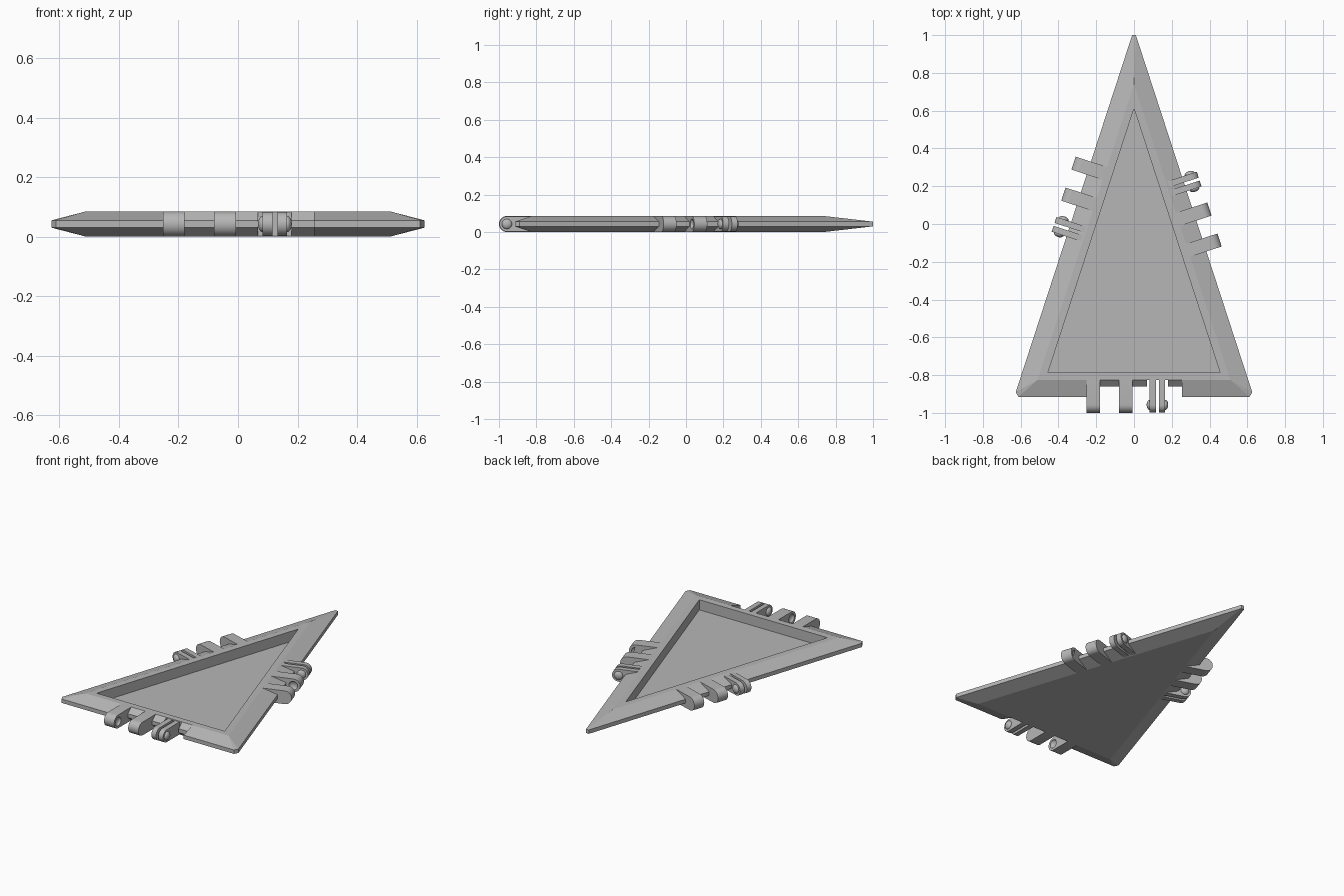
import bpy, bmesh, math
from mathutils import Matrix, Vector

cube = bpy.data.objects.get("Cube")
if cube:
    bpy.data.objects.remove(cube, do_unlink=True)

grey = bpy.data.materials.new("plain grey")
grey.use_nodes = True
GREY = (0.47, 0.47, 0.47, 1)
grey.diffuse_color = GREY
grey.node_tree.nodes["Principled BSDF"].inputs["Base Color"].default_value = GREY

H = 0.085            # plate thickness
MID = H / 2
SLOPE = 0.326        # sideways run of the long edges per unit of y
APEX, BASE = 1.03, -0.915


def finish(name, bm, matrix=Matrix()):
    bm.transform(matrix)
    bmesh.ops.recalc_face_normals(bm, faces=bm.faces)
    mesh = bpy.data.meshes.new(name)
    bm.to_mesh(mesh)
    bm.free()
    mesh.materials.append(grey)
    obj = bpy.data.objects.new(name, mesh)
    bpy.context.collection.objects.link(obj)
    return obj


def prism(name, points, step, matrix=Matrix()):
    """Extrude a closed outline of 3D points along the vector step."""
    bm = bmesh.new()
    face = bm.faces.new([bm.verts.new(p) for p in points])
    top = bmesh.ops.extrude_face_region(bm, geom=[face])["geom"]
    verts = [v for v in top if isinstance(v, bmesh.types.BMVert)]
    bmesh.ops.translate(bm, verts=verts, vec=step)
    return finish(name, bm, matrix)


def dome(name, u, n, matrix, radius=0.027, height=0.016):
    bm = bmesh.new()
    bmesh.ops.create_uvsphere(bm, u_segments=24, v_segments=12, radius=radius)
    squash = Matrix.Translation((u, n, MID)) @ Matrix.Diagonal((height / radius, 1, 1, 1))
    return finish(name, bm, matrix @ squash)


def activate(obj):
    bpy.ops.object.select_all(action='DESELECT')
    obj.select_set(True)
    bpy.context.view_layer.objects.active = obj


def cut(obj, cutter):
    cutter.hide_render = True
    mod = obj.modifiers.new("cut", 'BOOLEAN')
    mod.operation, mod.solver, mod.object = 'DIFFERENCE', 'EXACT', cutter
    activate(obj)
    bpy.ops.object.modifier_apply(modifier=mod.name)
    bpy.data.objects.remove(cutter, do_unlink=True)


def smooth(obj):
    activate(obj)
    bpy.ops.object.shade_smooth_by_angle(angle=math.radians(30))


def triangle(inset, z):
    """The outline moved inwards by inset."""
    stretch = math.hypot(1, SLOPE)
    top = APEX - inset * stretch / SLOPE
    y = BASE + inset
    x = SLOPE * (top - y)
    return [Vector((-x, y, z)), Vector((x, y, z)), Vector((0, top, z))]


def slab(u0, u1, inner, outer, radius):
    """Outline points of a lug with a round outer end, and its extrusion."""
    pts = [(u0, inner, MID + radius), (u0, inner, MID - radius)]
    for i in range(17):
        a = -math.pi / 2 + math.pi * i / 16
        pts.append((u0, outer + radius * math.cos(a), MID + radius * math.sin(a)))
    return pts, (u1 - u0, 0, 0)


# Bevelled plate with blunt corners
bm = bmesh.new()
rim = [(0.0098, 1.0), (0.626, -0.89), (0.612, BASE)]
for z in (MID - 0.0125, MID + 0.0125):
    for x, y in rim:
        for s in (-1, 1):
            bm.verts.new((s * x, y, z))
for z in (0, H):
    for p in triangle(0.09, z):
        bm.verts.new(p)
bmesh.ops.convex_hull(bm, input=bm.verts)
bmesh.ops.dissolve_limit(bm, angle_limit=0.002, verts=bm.verts, edges=bm.edges)
plate = finish("triangular_plate", bm)

# Recessed pocket
cut(plate, prism("pocket_cutter", triangle(0.13, 0.02), (0, 0, 0.2)))

# Each side: name, outward direction, edge distance, shift along the edge
w = math.hypot(1, SLOPE)
side_n = Vector((1 / w, SLOPE / w, 0))
sides = [
    ("front", Vector((0, -1, 0)), -BASE, 0.0),
    ("left", side_n, SLOPE * APEX / w, -0.005),
    ("right", Vector((-side_n.x, side_n.y, 0)), SLOPE * APEX / w, 0.009),
]
for side, n, e, shift in sides:
    # Local frame: first axis along the edge, second outward, third up
    u = Vector((-n.y, n.x, 0))
    frame = Matrix((u, n, (0, 0, 1))).transposed().to_4x4()
    frame = frame @ Matrix.Translation((shift, e, 0))
    axis = 0.0425

    # Notch with steep bevels, and a full-depth opening behind the clip
    notch = [(0.2, -0.03), (0.2, 0.115), (-0.125, 0.115), (-0.055, 0.055),
             (-0.055, 0.03), (-0.125, -0.03)]
    cut(plate, prism("notch_cutter", [(-0.25, a, z) for a, z in notch], (0.505, 0, 0), frame))
    opening = [(0.068, -0.088, -0.05), (0.18, -0.088, -0.05),
               (0.18, 0.3, -0.05), (0.068, 0.3, -0.05)]
    cut(plate, prism("opening_cutter", opening, (0, 0, 0.2), frame))

    # Two solid knuckles with facing sockets
    for label, u0, u1, socket in (("outer", -0.252, -0.18, -0.18),
                                  ("inner", -0.08, -0.007, -0.08)):
        pts, step = slab(u0, u1, -0.1, axis, MID)
        knuckle = prism(f"{side}_{label}_knuckle", pts, step, frame)
        cut(knuckle, dome("socket_cutter", socket, axis, frame))
        smooth(knuckle)

    # Split clip: two thin lugs with outward domes
    for label, u0, u1, out in (("first", 0.083, 0.116, 0.083),
                               ("second", 0.132, 0.165, 0.165)):
        pts, step = slab(u0, u1, -0.1, axis, 0.04)
        smooth(prism(f"{side}_{label}_clip_lug", pts, step, frame))
        smooth(dome(f"{side}_{label}_clip_dome", out, axis, frame))
